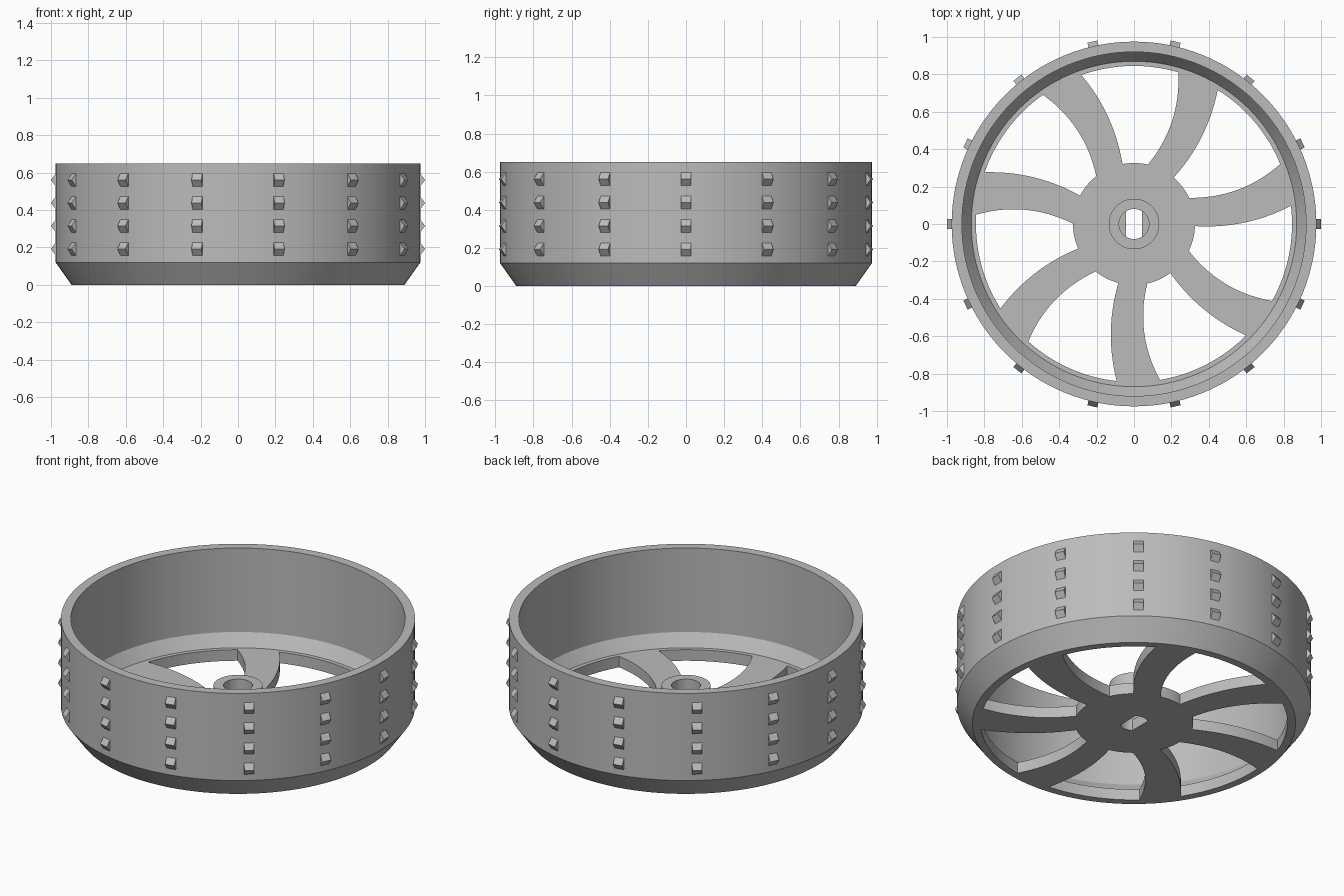
import bpy, bmesh
from math import cos, sin, pi, radians, atan2, hypot, asin
from mathutils import Vector

cube = bpy.data.objects.get("Cube")
if cube:
    bpy.data.objects.remove(cube, do_unlink=True)

SEGMENTS = 128
SPOKES = 7
STUD_COLUMNS = 14
PLATE = 0.067        # thickness of the spoked plate
HUB_R, WINDOW_R, PLATE_R = 0.326, 0.845, 0.87

grey = bpy.data.materials.new("plain grey")
grey.use_nodes = True
colour = (0.5, 0.5, 0.5, 1)
grey.diffuse_color = colour
grey.node_tree.nodes["Principled BSDF"].inputs["Base Color"].default_value = colour


def finish(obj, smooth=True):
    obj.data.materials.clear()
    obj.data.materials.append(grey)
    bpy.ops.object.select_all(action="DESELECT")
    obj.select_set(True)
    bpy.context.view_layer.objects.active = obj
    if smooth:
        bpy.ops.object.shade_smooth_by_angle(angle=radians(25))


def mesh_object(name, bm, smooth=True):
    bmesh.ops.recalc_face_normals(bm, faces=bm.faces[:])
    mesh = bpy.data.meshes.new(name)
    bm.to_mesh(mesh)
    bm.free()
    obj = bpy.data.objects.new(name, mesh)
    bpy.context.collection.objects.link(obj)
    finish(obj, smooth)
    return obj


def lathe(name, profile):
    """Turn a closed (radius, height) profile around the z axis."""
    bm = bmesh.new()
    rings = []
    for i in range(SEGMENTS):
        a = 2 * pi * i / SEGMENTS
        rings.append([bm.verts.new((r * cos(a), r * sin(a), z)) for r, z in profile])
    n = len(profile)
    for i, ring in enumerate(rings):
        after = rings[(i + 1) % SEGMENTS]
        for j in range(n):
            k = (j + 1) % n
            bm.faces.new((ring[j], after[j], after[k], ring[k]))
    return mesh_object(name, bm)


def polar(r, a):
    return Vector((r * cos(a), r * sin(a)))


def arc(r, start, end, steps):
    return [polar(r, start + (end - start) * i / steps) for i in range(steps + 1)]


def bowed(p, q, sag, steps=14):
    """Curved spoke edge from p to q, bowed clockwise by sag."""
    d = (q - p).normalized()
    side = Vector((d.y, -d.x))
    return [p.lerp(q, i / steps) + side * sag * 4 * (i / steps) * (1 - i / steps)
            for i in range(steps + 1)]


# Rim with a chamfered lower edge, and the hollow boss on the hub
lathe("rim", [(PLATE_R, 0), (0.89, 0), (0.975, 0.12), (0.975, 0.65),
              (0.92, 0.65), (0.92, 0.14), (PLATE_R, PLATE)])
lathe("hub_boss", [(0.08, PLATE), (0.135, PLATE), (0.135, 0.245), (0.08, 0.245)])

# Spoked plate: filled outline with windows and a flat-sided axle hole
outlines = [arc(PLATE_R, 0, 2 * pi, SEGMENTS)[:-1]]
step = 2 * pi / SPOKES
for i in range(SPOKES):
    a = i * step
    hub_a, hub_b = a + radians(25.4), a + step - radians(2)
    out_a, out_b = a + radians(22.3), a + step + radians(6.6)
    near = bowed(polar(HUB_R, hub_a), polar(WINDOW_R, out_a), 0.05)
    far = bowed(polar(WINDOW_R, out_b), polar(HUB_R, hub_b), -0.036)
    outlines.append(near[:-1] + arc(WINDOW_R, out_a, out_b, 16)
                    + far[1:-1] + arc(HUB_R, hub_b, hub_a, 10)[:-1])
flat = atan2(0.067, 0.044)
outlines.append(arc(0.08, flat, pi - flat, 10) + arc(0.08, pi + flat, 2 * pi - flat, 10))

curve = bpy.data.curves.new("spoked_plate", "CURVE")
curve.dimensions = "2D"
curve.fill_mode = "BOTH"
curve.extrude = PLATE / 2
for points in outlines:
    spline = curve.splines.new("POLY")
    spline.points.add(len(points) - 1)
    for target, p in zip(spline.points, points):
        target.co = (p.x, p.y, 0, 1)
    spline.use_cyclic_u = True
plate = bpy.data.objects.new("spoked_plate", curve)
bpy.context.collection.objects.link(plate)
plate.location.z = PLATE / 2
bpy.ops.object.select_all(action="DESELECT")
plate.select_set(True)
bpy.context.view_layer.objects.active = plate
bpy.ops.object.convert(target="MESH")
plate = bpy.context.view_layer.objects.active
bm = bmesh.new()
bm.from_mesh(plate.data)
bmesh.ops.remove_doubles(bm, verts=bm.verts[:], dist=0.0001)
bmesh.ops.recalc_face_normals(bm, faces=bm.faces[:])
bm.to_mesh(plate.data)
bm.free()
finish(plate)

# Wedge-shaped tread studs
bm = bmesh.new()
for column in range(STUD_COLUMNS):
    a = 2 * pi * column / STUD_COLUMNS
    out, side = Vector((cos(a), sin(a), 0)), Vector((-sin(a), cos(a), 0))
    for row in range(4):
        z = 0.192 + 0.123 * row
        ends = []
        for s in (-0.027, 0.027):
            ends.append([bm.verts.new(out * r + side * s + Vector((0, 0, z + h)))
                         for r, h in ((0.965, -0.047), (1.0, 0), (0.965, 0.047))])
        bm.faces.new(ends[0])
        bm.faces.new(ends[1][::-1])
        for j in range(3):
            k = (j + 1) % 3
            bm.faces.new((ends[0][j], ends[1][j], ends[1][k], ends[0][k]))
mesh_object("tread_studs", bm, smooth=False)
